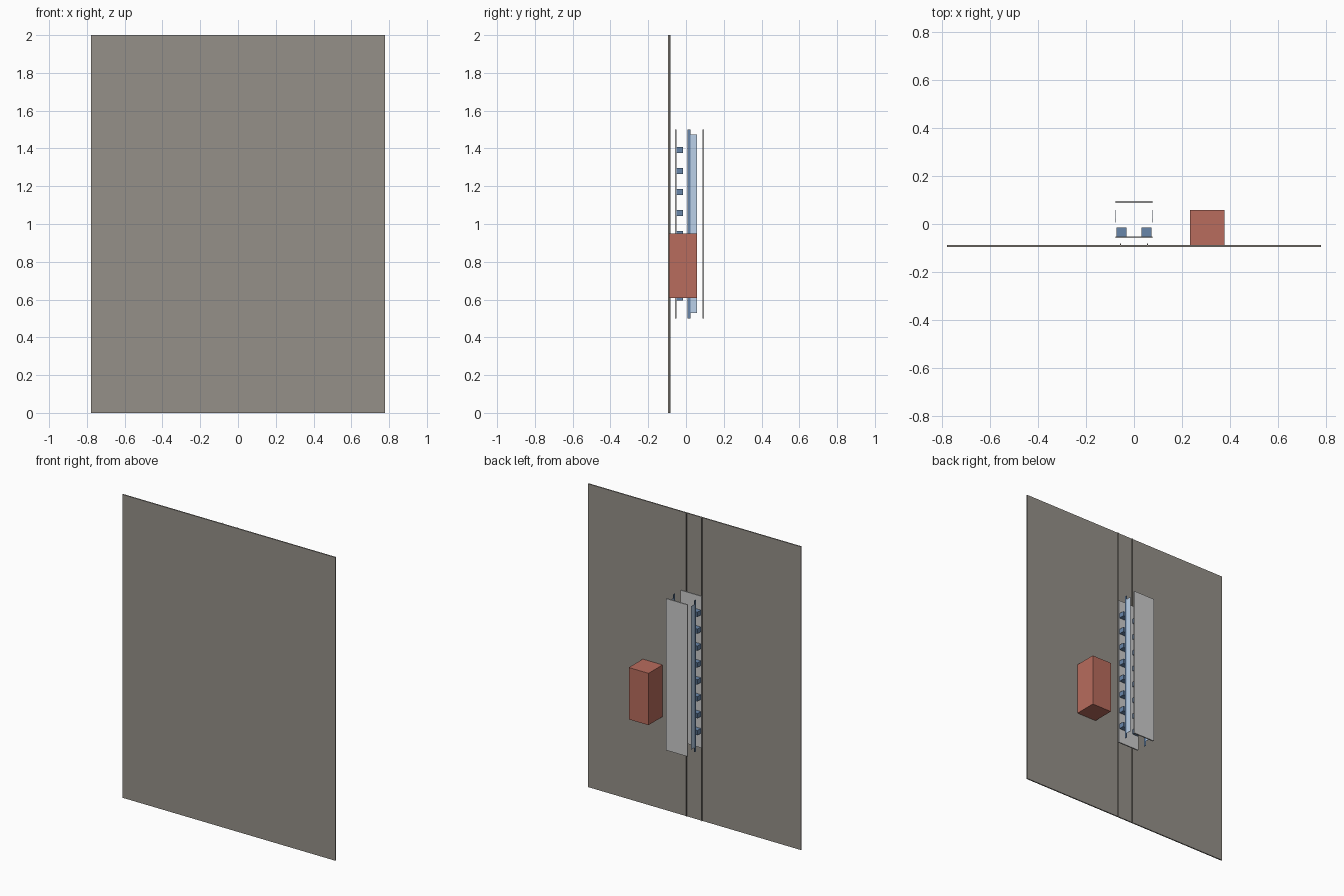
import bpy

if "Cube" in bpy.data.objects:
    bpy.data.objects.remove(bpy.data.objects["Cube"])


def material(name, rgb):
    m = bpy.data.materials.new(name)
    m.diffuse_color = (*rgb, 1)
    m.use_nodes = True
    m.node_tree.nodes["Principled BSDF"].inputs["Base Color"].default_value = m.diffuse_color
    return m


STONE = material("warm_grey", (0.30, 0.28, 0.25))
RED = material("brick_red", (0.48, 0.15, 0.11))
BLUE = material("steel_blue", (0.14, 0.24, 0.40))
PALE = material("pale_blue", (0.50, 0.64, 0.82))


def box(name, x, y, z, mat=None):
    """Box from (min, max) pairs along each axis."""
    bpy.ops.mesh.primitive_cube_add(size=1, location=[sum(p) / 2 for p in (x, y, z)])
    ob = bpy.context.object
    ob.name = name
    ob.scale = [p[1] - p[0] for p in (x, y, z)]
    bpy.ops.object.transform_apply(location=False, rotation=False, scale=True)
    if mat:
        ob.data.materials.append(mat)
    return ob


def pair(name, x, y, z, mat=None):
    """Mirrored boxes on the left and right."""
    box("right_" + name, x, y, z, mat)
    box("left_" + name, (-x[1], -x[0]), y, z, mat)


# Large front panel with two full-height ribs on its back
box("front_panel", (-0.777, 0.777), (-0.096, -0.088), (0, 2), STONE)
pair("panel_rib", (0.055, 0.058), (-0.088, -0.081), (0, 2), STONE)

# Front and back plates of the channel
box("inner_plate", (-0.077, 0.077), (-0.059, -0.051), (0.5, 1.5))
box("back_plate", (-0.077, 0.077), (0.088, 0.096), (0.5, 1.5))

# Two columns of eight spacer blocks
for i in range(8):
    z = 0.612 + i * 0.1115
    pair(f"spacer_block_{i + 1}", (0.031, 0.073), (-0.051, -0.015),
         (z - 0.016, z + 0.016), BLUE)

# Thin side strips with pale fins behind them
pair("side_strip", (0.0755, 0.0775), (0.007, 0.023), (0.5, 1.5), BLUE)
pair("side_fin", (0.0755, 0.0775), (0.023, 0.058), (0.53, 1.475), PALE)

# Box fixed to the back of the panel
box("control_box", (0.233, 0.377), (-0.088, 0.058), (0.609, 0.951), RED)
